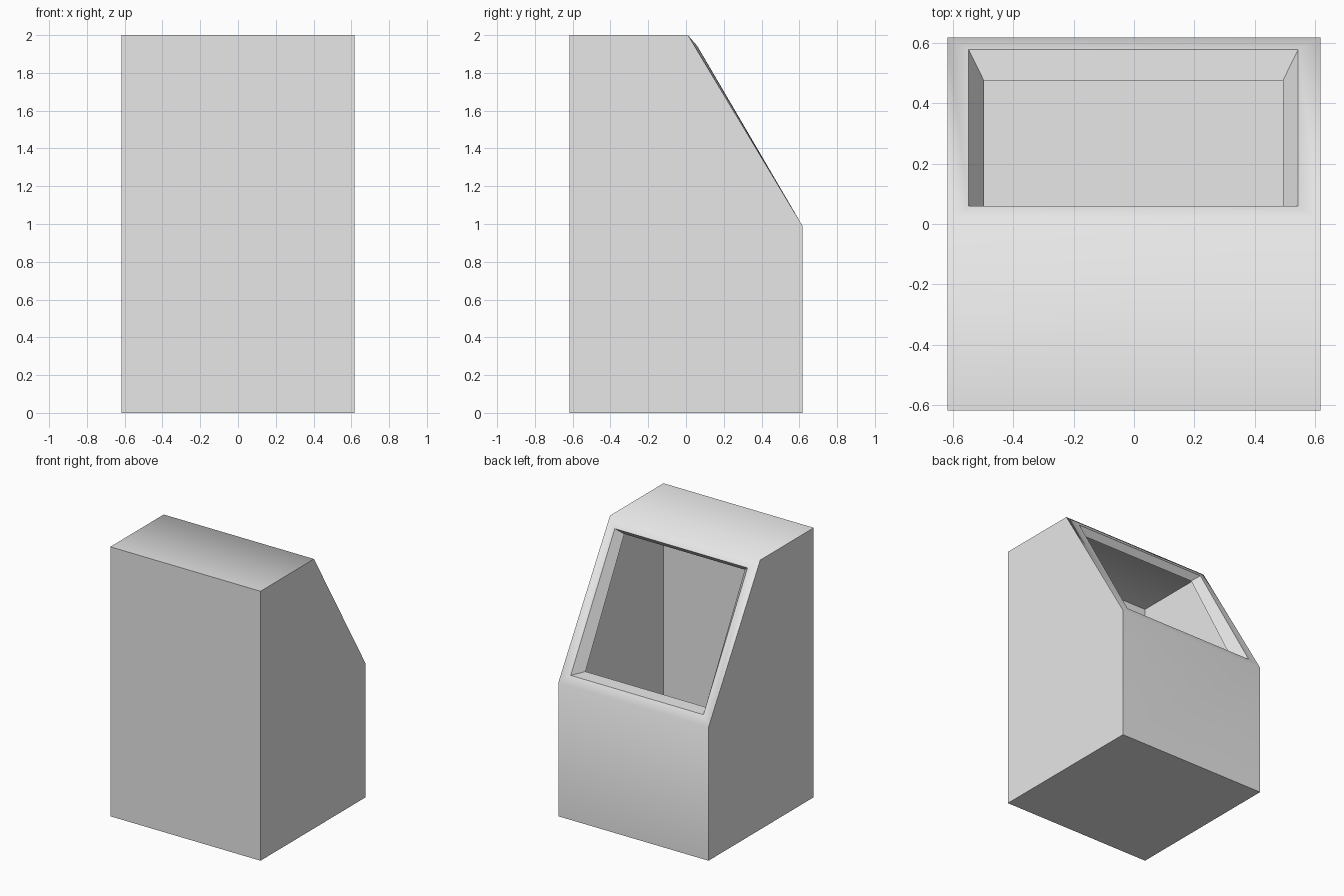
import bpy, bmesh

if "Cube" in bpy.data.objects:
    bpy.data.objects.remove(bpy.data.objects["Cube"])

W = 0.617
bm = bmesh.new()


def row(x0, x1, y, z):
    return [bm.verts.new((x0, y, z)), bm.verts.new((x1, y, z))]


# side profile rows (left, right), from front bottom round to back bottom
front_low = row(-W, W, -W, 0)
front_top = row(-W, W, -W, 2)
ridge = row(-W, W, 0.01, 2)
sill = row(-W, W, W, 0.99)
back_low = row(-W, W, W, 0)

# opening in the slope and its narrower inner lip
open_top = row(-0.547, 0.543, 0.06, 1.942)
open_low = row(-0.547, 0.543, 0.577, 1.05)
lip_top = row(-0.497, 0.493, 0.02, 1.90)
lip_low = row(-0.497, 0.493, 0.475, 1.053)


def strip(a, b):
    return bm.faces.new((a[0], a[1], b[1], b[0]))


def ring(at, al, bt, bl):
    """Four quads between two rectangles, facing outward or into the opening."""
    a = (at[0], at[1], al[1], al[0])
    b = (bt[0], bt[1], bl[1], bl[0])
    return [bm.faces.new((a[i], a[(i + 1) % 4], b[(i + 1) % 4], b[i])) for i in range(4)]


# hollow cabinet shell
strip(front_low, front_top)
top = strip(front_top, ridge)
back = strip(sill, back_low)
strip(back_low, front_low)
profile = (front_low, front_top, ridge, sill, back_low)
bm.faces.new([p[0] for p in profile])
bm.faces.new([p[1] for p in reversed(profile)])

# sloped frame and recessed bezel
frame = ring(ridge, sill, open_top, open_low)
ring(open_top, open_low, lip_top, lip_low)

# make the front wall face -y and everything else follow it
bm.normal_update()
bm.faces.ensure_lookup_table()
if bm.faces[0].normal.y > 0:
    bmesh.ops.reverse_faces(bm, faces=bm.faces[:])

# soft shading only across top, frame and back
soft = {top, back, *frame}
for f in bm.faces:
    f.smooth = f in soft
for e in bm.edges:
    e.smooth = all(f in soft for f in e.link_faces)

mesh = bpy.data.meshes.new("cabinet_shell")
bm.to_mesh(mesh)
bm.free()
mat = bpy.data.materials.new("light grey")
mat.diffuse_color = (0.8, 0.8, 0.8, 1)
mat.use_nodes = True
mat.node_tree.nodes["Principled BSDF"].inputs["Base Color"].default_value = mat.diffuse_color
mesh.materials.append(mat)
obj = bpy.data.objects.new("cabinet_shell", mesh)
bpy.context.collection.objects.link(obj)
